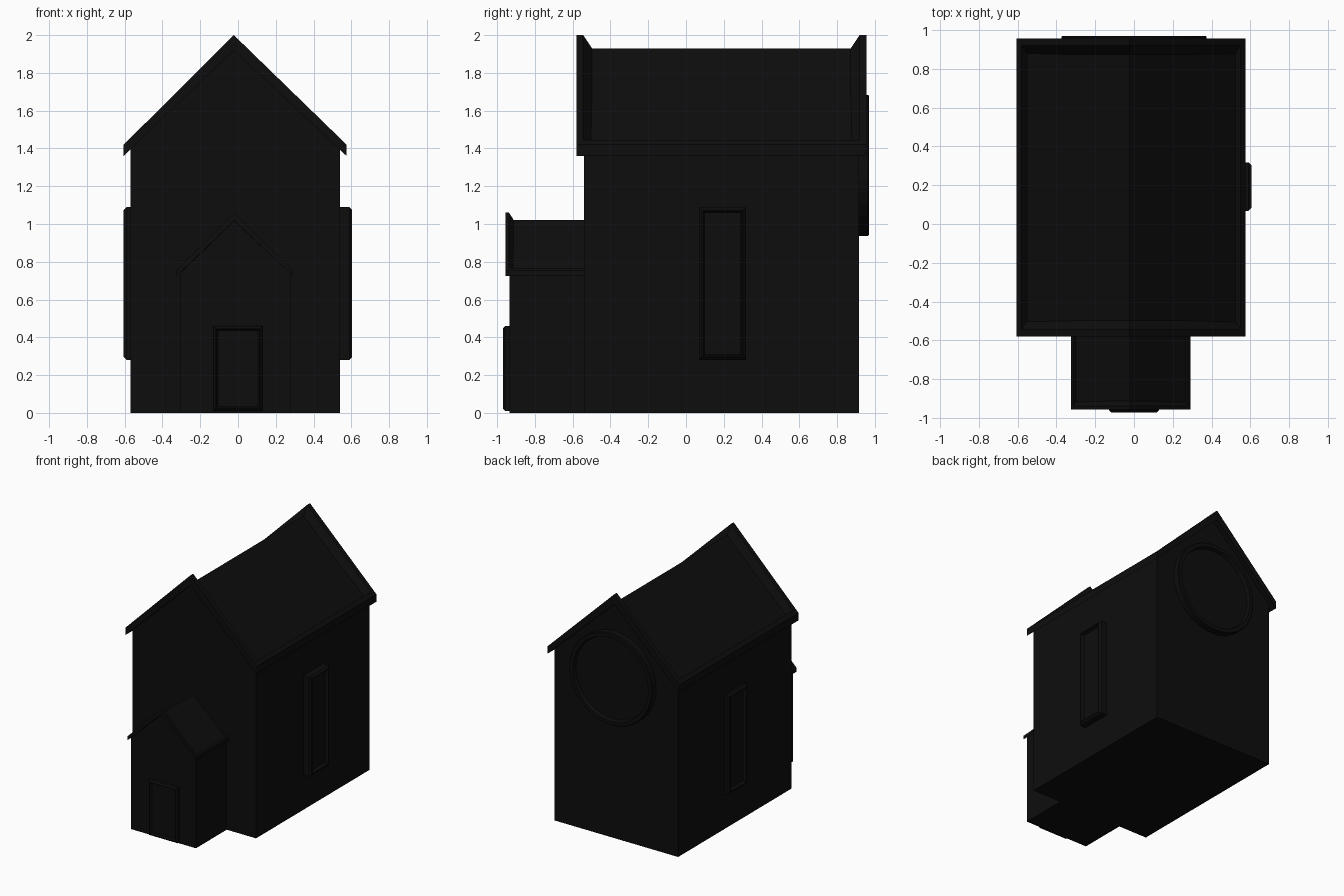
import bpy, bmesh, math
from mathutils import Vector

if "Cube" in bpy.data.objects:
    bpy.data.objects.remove(bpy.data.objects["Cube"])

black = bpy.data.materials.new("dark_paint")
black.diffuse_color = (0.004, 0.004, 0.004, 1)
black.use_nodes = True
black.node_tree.nodes["Principled BSDF"].inputs["Base Color"].default_value = black.diffuse_color


def finish(name, bm):
    bmesh.ops.remove_doubles(bm, verts=bm.verts, dist=1e-5)
    bmesh.ops.recalc_face_normals(bm, faces=bm.faces)
    me = bpy.data.meshes.new(name)
    bm.to_mesh(me)
    bm.free()
    me.materials.append(black)
    ob = bpy.data.objects.new(name, me)
    bpy.context.collection.objects.link(ob)
    return ob


def loft(name, loops, cap_start=True, cap_end=True):
    """Skin a series of equal-length closed loops."""
    bm = bmesh.new()
    rings = [[bm.verts.new(p) for p in lp] for lp in loops]
    for a, b in zip(rings, rings[1:]):
        n = len(a)
        for i in range(n):
            bm.faces.new((a[i], a[(i + 1) % n], b[(i + 1) % n], b[i]))
    if cap_start:
        bm.faces.new(rings[0])
    if cap_end:
        bm.faces.new(rings[-1])
    return finish(name, bm)


def gable_walls(name, x0, x1, y0, y1, eave, xr, apex):
    prof = [(x0, 0), (x1, 0), (x1, eave), (xr, apex), (x0, eave)]
    return loft(name, [[(x, y, z) for x, z in prof] for y in (y0, y1)])


def gable_roof(name, x0, x1, y0, y1, z0, z1, xr, apex, under, rim, well, sunk_apex):
    """Pitched slab whose top is inset and pressed down, leaving a raised rim."""
    def loop(inx, iny, drop):
        def z(x):
            end = x0 if x < xr else x1
            return apex - (apex - z1) * (x - xr) / (end - xr) - drop
        a, b, c, d = x0 + inx, x1 - inx, y0 + iny, y1 - iny
        return [(a, c, z(a)), (xr, c, z(xr)), (b, c, z(b)),
                (b, d, z(b)), (xr, d, z(xr)), (a, d, z(a))]
    base = [(x0, y0, z0), (xr, y0, under), (x1, y0, z0),
            (x1, y1, z0), (xr, y1, under), (x0, y1, z0)]
    top = loop(well * 0.7, well, apex - sunk_apex)
    loops = [base, loop(0, 0, 0), loop(rim * 0.7, rim, 0), top]
    bm = bmesh.new()
    rings = [[bm.verts.new(p) for p in lp] for lp in loops]
    for a, b in zip(rings, rings[1:]):
        for i in range(6):
            j = (i + 1) % 6
            bm.faces.new((a[i], a[j], b[j], b[i]))
    for r in (rings[0], rings[-1]):
        bm.faces.new((r[0], r[1], r[4], r[5]))
        bm.faces.new((r[1], r[2], r[3], r[4]))
    return finish(name, bm)


def frame(name, outline, origin, u, n, height, chamfer, width, depth):
    """Raised, chamfered frame with a recessed panel; outline(inset) gives (u, z)."""
    o, u, n = Vector(origin), Vector(u), Vector(n)
    steps = [(0, -0.02), (0, height - chamfer), (chamfer, height),
             (width, height), (width + 0.008, height - depth)]
    return loft(name, [[o + u * a + Vector((0, 0, b)) + n * h for a, b in outline(i)]
                       for i, h in steps])


def rect(w, h):
    return lambda i: [(s * (w / 2 - i), t * (h / 2 - i))
                      for s, t in ((-1, -1), (1, -1), (1, 1), (-1, 1))]


def circle(r, n=32):
    return lambda i: [((r - i) * math.cos(2 * math.pi * k / n),
                       (r - i) * math.sin(2 * math.pi * k / n)) for k in range(n)]


# Main hall
gable_walls("main_walls", -0.57, 0.54, -0.54, 0.915, 1.395, -0.022, 1.922)
gable_roof("main_roof", -0.605, 0.575, -0.58, 0.955, 1.36, 1.42, -0.022, 2.0,
           1.92, 0.036, 0.083, 1.93)

# Entrance porch
gable_walls("porch_walls", -0.308, 0.277, -0.935, -0.53, 0.74, -0.02, 1.015)
gable_roof("porch_roof", -0.325, 0.292, -0.955, -0.49, 0.725, 0.755, -0.02, 1.06,
           1.017, 0.018, 0.043, 1.021)

# Door
frame("front_door", rect(0.26, 0.45), (0, -0.935, 0.235), (1, 0, 0), (0, -1, 0),
      0.035, 0.012, 0.016, 0.015)

# Side windows
for name, x, s in (("right_window", 0.54, 1), ("left_window", -0.57, -1)):
    frame(name, rect(0.25, 0.81), (x, 0.193, 0.685), (0, 1, 0), (s, 0, 0),
          0.064 if s > 0 else 0.035, 0.015, 0.022, 0.025)

# Round back window
frame("round_window", circle(0.374), (0, 0.915, 1.31), (1, 0, 0), (0, 1, 0),
      0.054, 0.006, 0.035, 0.03)
